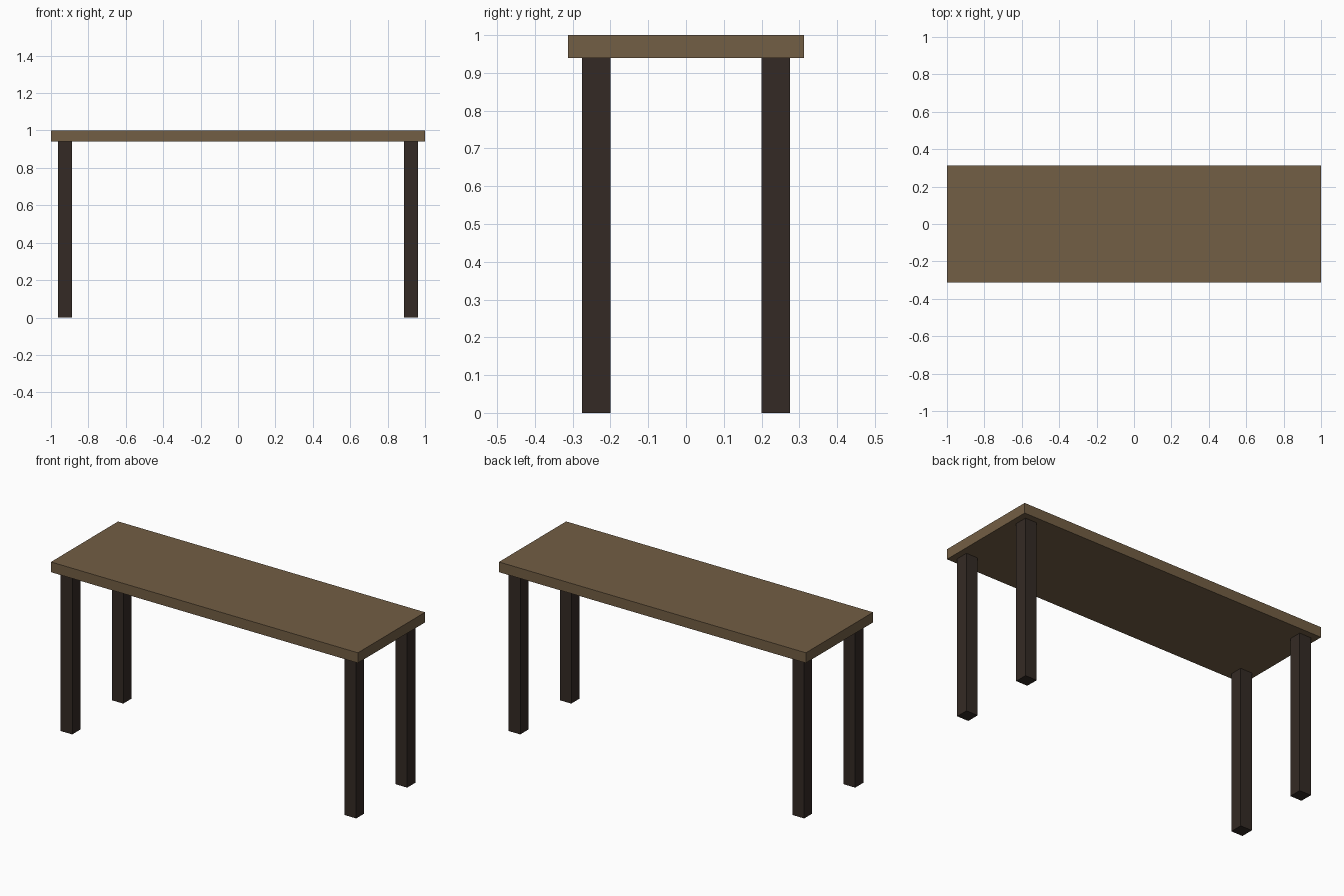
import bpy

if "Cube" in bpy.data.objects:
    bpy.data.objects.remove(bpy.data.objects["Cube"])


def material(name, color):
    mat = bpy.data.materials.new(name)
    mat.diffuse_color = (*color, 1.0)
    mat.use_nodes = True
    mat.node_tree.nodes["Principled BSDF"].inputs["Base Color"].default_value = mat.diffuse_color
    return mat


def box(name, center, size, mat):
    bpy.ops.mesh.primitive_cube_add(size=1, location=center)
    obj = bpy.context.object
    obj.name = name
    obj.scale = size
    bpy.ops.object.transform_apply(location=False, rotation=False, scale=True)
    obj.data.materials.append(mat)
    return obj


wood = material("brown_wood", (0.171, 0.112, 0.058))
dark = material("dark_wood", (0.034, 0.023, 0.018))

LENGTH, DEPTH, HEIGHT = 2.0, 0.625, 1.0
THICK, LEG, INSET = 0.06, 0.075, 0.0375

# Table top slab
box("table_top", (0, 0, HEIGHT - THICK / 2), (LENGTH, DEPTH, THICK), wood)

# Four square legs, set in slightly from the edges
leg_h = HEIGHT - THICK
leg_x = LENGTH / 2 - INSET - LEG / 2
leg_y = DEPTH / 2 - INSET - LEG / 2
for y_name, sy in (("front", -1), ("back", 1)):
    for x_name, sx in (("left", -1), ("right", 1)):
        box(f"{y_name}_{x_name}_leg", (sx * leg_x, sy * leg_y, leg_h / 2),
            (LEG, LEG, leg_h), dark)
